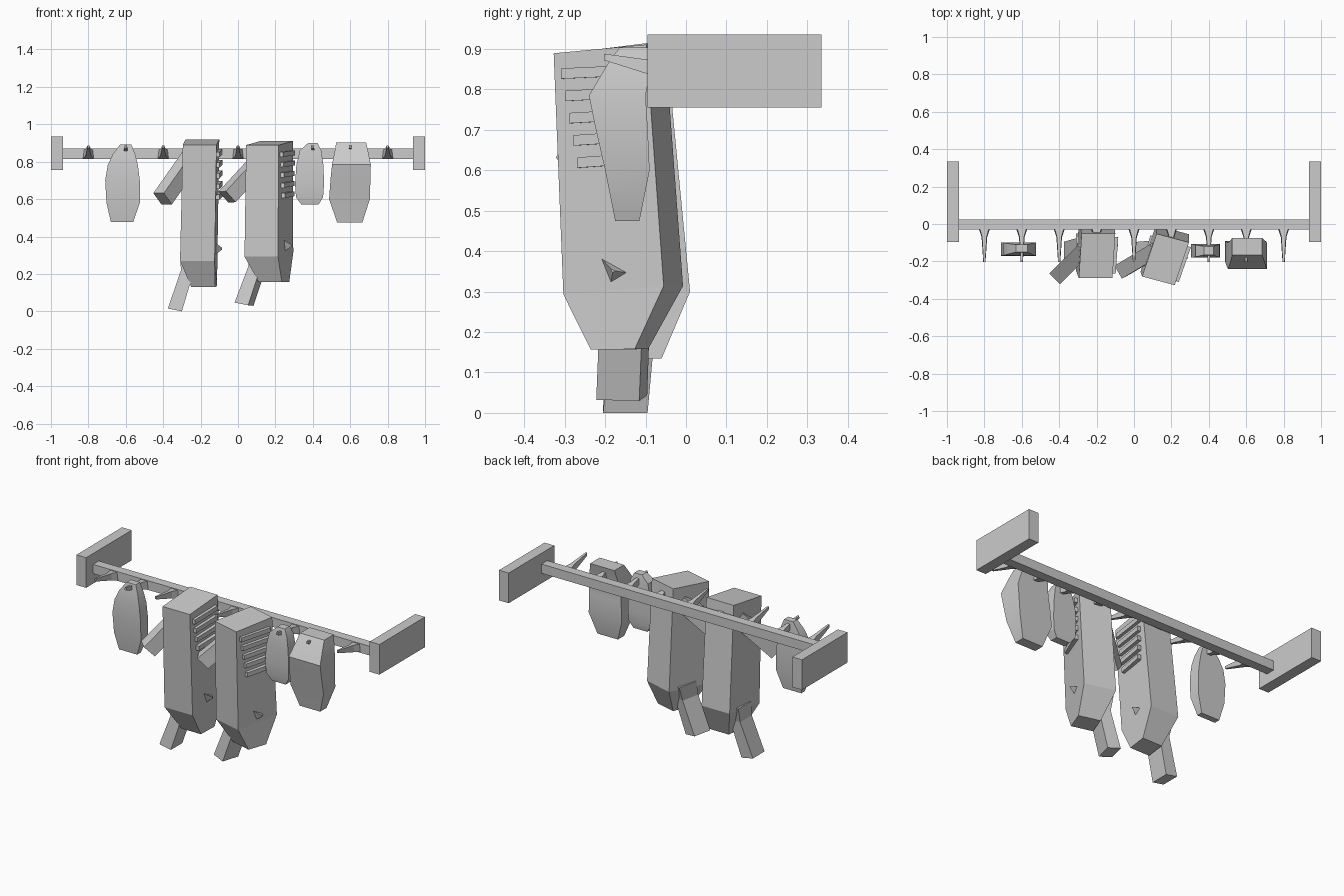
import bpy, bmesh
from math import radians
from mathutils import Vector, Matrix


def loft(name, rings, matrix=None, smooth=False):
    """Skin a list of equal-sized point rings and cap both ends."""
    bm = bmesh.new()
    vs = [[bm.verts.new(p) for p in r] for r in rings]
    n = len(vs[0])
    for a, b in zip(vs, vs[1:]):
        for i in range(n):
            j = (i + 1) % n
            bm.faces.new((a[i], a[j], b[j], b[i]))
    bm.faces.new(vs[0])
    bm.faces.new(vs[-1])
    if matrix:
        bm.transform(matrix)
    bmesh.ops.recalc_face_normals(bm, faces=bm.faces)
    me = bpy.data.meshes.new(name)
    bm.to_mesh(me)
    bm.free()
    ob = bpy.data.objects.new(name, me)
    bpy.context.collection.objects.link(ob)
    if smooth:
        bpy.ops.object.select_all(action='DESELECT')
        ob.select_set(True)
        bpy.context.view_layer.objects.active = ob
        bpy.ops.object.shade_smooth_by_angle(angle=radians(25))
    return ob


def flat(z, x0, x1, y0, y1, rise=0.0, skew=0.0):
    """Horizontal rectangle; the back edge may rise and shift in x."""
    return [(x0, y0, z), (x1, y0, z), (x1 + skew, y1, z + rise), (x0 + skew, y1, z + rise)]


def upright(y, x0, x1, z0, z1, taper=1.0):
    """Rectangle facing the y axis, optionally narrower at the top."""
    c, h = (x0 + x1) / 2, (x1 - x0) / 2 * taper
    return [(x0, y, z0), (x1, y, z0), (c + h, y, z1), (c - h, y, z1)]


def beam(name, a, b, w, d, matrix):
    a, b = Vector(a), Vector(b)
    q = (b - a).to_track_quat('Z', 'Y')
    rings = [[p + q @ Vector((sx * w / 2, sy * d / 2, 0))
              for sx, sy in ((-1, -1), (1, -1), (1, 1), (-1, 1))] for p in (a, b)]
    return loft(name, rings, matrix)


# Rail and end brackets
loft("rail", [flat(z, -0.94, 0.94, -0.03, 0.025) for z in (0.815, 0.87)])
for side in (-1, 1):
    loft("end_bracket", [flat(z, side * 0.968 - 0.032, side * 0.968 + 0.032, -0.095, 0.335)
                         for z in (0.755, 0.935)])

# Row of tapered hooks
for i in range(9):
    x = -0.8 + 0.2 * i
    loft("hook", [upright(-0.025, x - 0.03, x + 0.03, 0.817, 0.865, 0.8),
                  upright(-0.07, x - 0.015, x + 0.015, 0.83, 0.87, 0.8),
                  upright(-0.203, x - 0.006, x + 0.006, 0.872, 0.888, 0.8)])


# Half carcass: body, two legs, ribs and a small nub on the cut side
def carcass(m):
    loft("carcass_body", [flat(0.89, -0.295, -0.115, -0.29, -0.05, 0.03, 0.015),
                          flat(0.27, -0.31, -0.125, -0.25, 0.01, 0.03, 0.015),
                          flat(0.13, -0.25, -0.122, -0.175, -0.06, 0.005, 0.01)], m)
    beam("foreleg", (-0.25, -0.12, 0.82), (-0.403, -0.272, 0.602), 0.08, 0.085, m)
    loft("hind_leg", [flat(0.31, -0.31, -0.2, -0.17, -0.05),
                      flat(0.22, -0.305, -0.235, -0.185, -0.075),
                      [(-0.375, -0.205, 0.015), (-0.3, -0.205, 0.0),
                       (-0.3, -0.095, 0.0), (-0.375, -0.095, 0.015)]], m)
    for k in range(5):
        z = 0.825 - 0.057 * k
        loft("rib", [upright(-0.265 + 0.012 * k, -0.14, -0.098, z, z + 0.027),
                     upright(-0.07, -0.125, -0.084, z + 0.015, z + 0.042)], m)
    loft("nub", [[(-0.125, -0.16, 0.37), (-0.125, -0.13, 0.30), (-0.125, -0.08, 0.33)],
                 [(-0.086, -0.12, 0.34), (-0.086, -0.115, 0.33), (-0.086, -0.11, 0.335)]], m)


carcass(Matrix.Identity(4))
carcass(Matrix.Translation((0.17, -0.195, 0.9)) @ Matrix.Rotation(radians(-15), 4, 'Z')
        @ Matrix.Rotation(-0.03, 4, 'X') @ Matrix.Diagonal((1, 1, 0.96, 1))
        @ Matrix.Translation((0.195, 0.175, -0.905)))

# Hanging hams, each skinned through rectangular levels
loft("wide_flat_ham", [flat(*r) for r in (
    (0.892, -0.63, -0.57, -0.15, -0.11), (0.84, -0.67, -0.55, -0.16, -0.105),
    (0.78, -0.697, -0.535, -0.168, -0.1), (0.70, -0.71, -0.525, -0.17, -0.1),
    (0.58, -0.703, -0.525, -0.165, -0.1), (0.478, -0.68, -0.56, -0.15, -0.115))], smooth=True)
loft("small_ham", [flat(*r) for r in (
    (0.9, 0.375, 0.425, -0.165, -0.12), (0.86, 0.33, 0.445, -0.175, -0.112),
    (0.78, 0.312, 0.457, -0.18, -0.108), (0.68, 0.305, 0.46, -0.18, -0.108),
    (0.61, 0.31, 0.455, -0.175, -0.11), (0.57, 0.34, 0.43, -0.165, -0.12))], smooth=True)
loft("large_ham", [flat(*r) for r in (
    (0.903, 0.525, 0.685, -0.165, -0.075), (0.86, 0.518, 0.695, -0.195, -0.085),
    (0.785, 0.503, 0.71, -0.24, -0.1), (0.71, 0.495, 0.708, -0.225, -0.095),
    (0.6, 0.487, 0.705, -0.2, -0.09), (0.475, 0.53, 0.665, -0.175, -0.115))], smooth=True)
